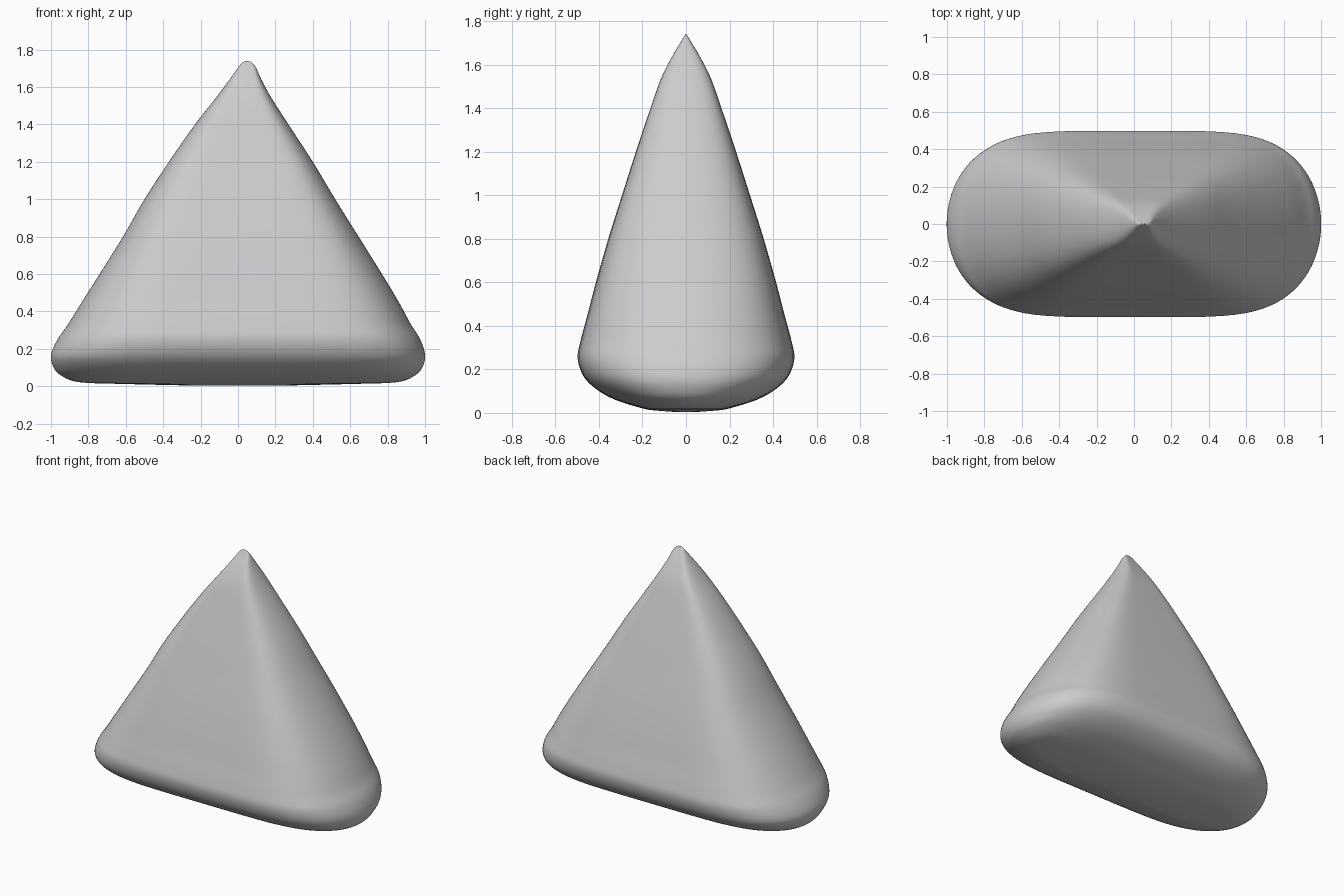
import bpy, bmesh, math
from mathutils import Vector

if "Cube" in bpy.data.objects:
    bpy.data.objects.remove(bpy.data.objects["Cube"])

SIDES = 96    # points around each horizontal section
STEPS = 5     # subdivisions between profile rows

# Profile rows: height, left x, right x, half depth
ROWS = [
    (0.005, -0.30, 0.30, 0.06), (0.012, -0.60, 0.60, 0.15),
    (0.022, -0.85, 0.85, 0.205), (0.06, -0.95, 0.95, 0.325),
    (0.11, -0.99, 0.99, 0.414), (0.17, -1.00, 1.00, 0.472),
    (0.25, -0.965, 0.975, 0.498), (0.33, -0.91, 0.925, 0.485),
    (0.45, -0.835, 0.86, 0.453), (0.60, -0.74, 0.77, 0.414),
    (0.80, -0.615, 0.645, 0.357), (1.00, -0.50, 0.52, 0.294),
    (1.20, -0.37, 0.40, 0.23), (1.40, -0.23, 0.27, 0.163),
    (1.54, -0.12, 0.18, 0.113), (1.64, -0.045, 0.125, 0.062),
    (1.70, -0.002, 0.098, 0.026), (1.725, 0.017, 0.08, 0.011),
    (1.737, 0.035, 0.063, 0.004),
]


def spline(rows):
    """Smooth interpolation through all profile rows."""
    pts = [Vector(r) for r in rows]
    out = []
    for i in range(len(pts) - 1):
        p0, p1 = pts[max(i - 1, 0)], pts[i]
        p2, p3 = pts[i + 1], pts[min(i + 2, len(pts) - 1)]
        for k in range(STEPS):
            t = k / STEPS
            out.append(0.5 * (2 * p1 + (p2 - p0) * t
                              + (2 * p0 - 5 * p1 + 4 * p2 - p3) * t ** 2
                              + (3 * p1 - p0 - 3 * p2 + p3) * t ** 3))
    return out + [pts[-1]]


def section(row):
    """Flat front and back with bowed ends, as a superellipse."""
    z, left, right, depth = row
    centre, half = (left + right) / 2, (right - left) / 2
    power = 5 + 1.5 * min(max((z - 0.25) / 0.8, 0), 1)
    ring = []
    for i in range(SIDES):
        a = 2 * math.pi * (i + 0.5) / SIDES
        c, s = math.cos(a), math.sin(a)
        x = centre + half * math.copysign(abs(c) ** (2 / power), c)
        ring.append((x, depth * s, z))
    return ring


# Rounded wedge body, lofted from the rounded underside to the narrow tip
bm = bmesh.new()
rings = [[bm.verts.new(p) for p in section(r)] for r in spline(ROWS)]
for low, high in zip(rings, rings[1:]):
    for i in range(SIDES):
        j = (i + 1) % SIDES
        bm.faces.new((low[i], low[j], high[j], high[i]))
bottom, tip = bm.verts.new((0, 0, 0.003)), bm.verts.new((0.049, 0, 1.74))
for i in range(SIDES):
    j = (i + 1) % SIDES
    bm.faces.new((bottom, rings[0][j], rings[0][i]))
    bm.faces.new((tip, rings[-1][i], rings[-1][j]))
bmesh.ops.recalc_face_normals(bm, faces=bm.faces)
for f in bm.faces:
    f.smooth = True

mesh = bpy.data.meshes.new("rounded_wedge")
bm.to_mesh(mesh)
bm.free()
body = bpy.data.objects.new("rounded_wedge", mesh)
bpy.context.collection.objects.link(body)

# Single pale grey colour
grey = bpy.data.materials.new("pale grey")
grey.diffuse_color = (0.61, 0.60, 0.61, 1)
grey.use_nodes = True
grey.node_tree.nodes["Principled BSDF"].inputs["Base Color"].default_value = grey.diffuse_color
mesh.materials.append(grey)
